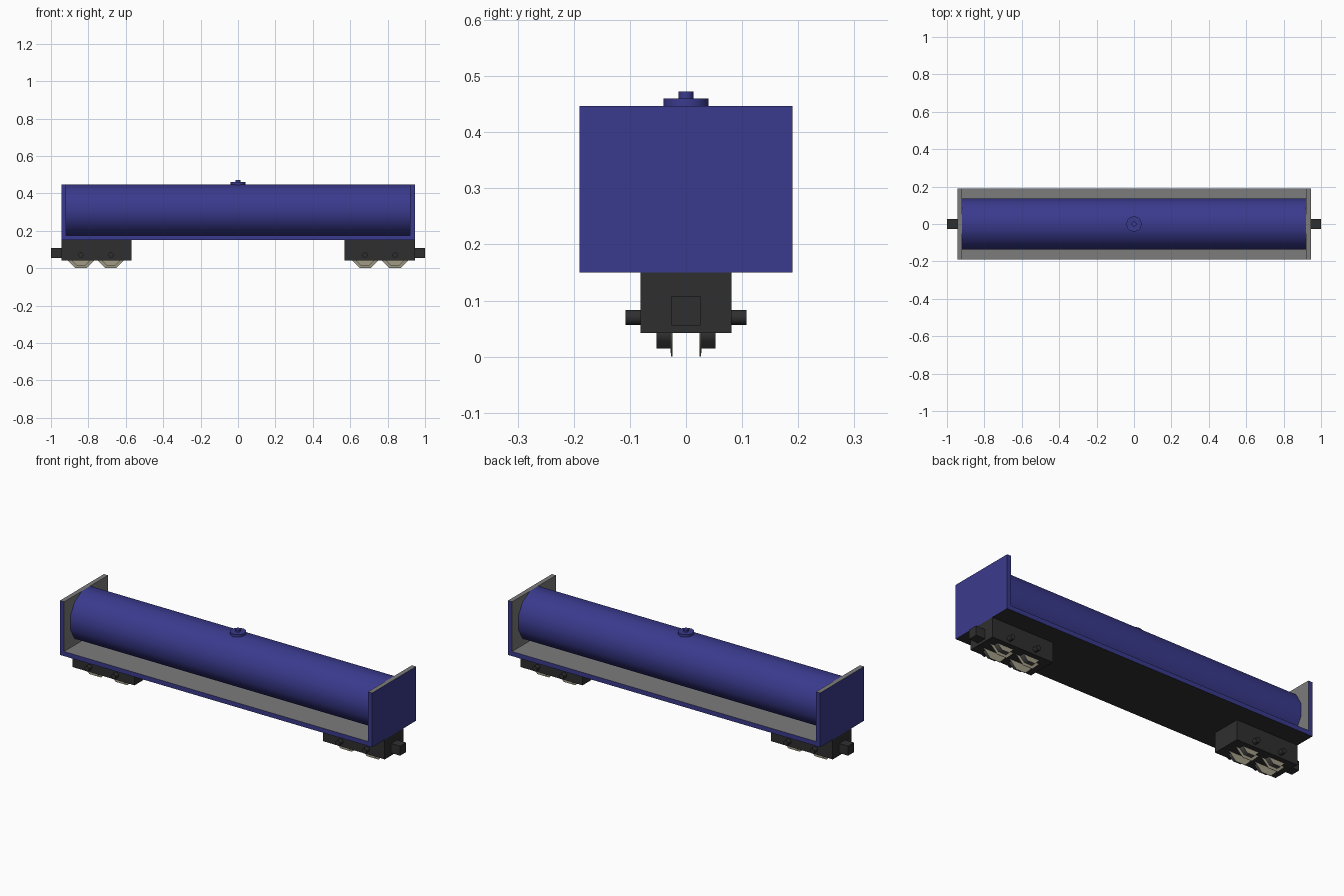
import bpy, bmesh, math
from mathutils import Matrix

if "Cube" in bpy.data.objects:
    bpy.data.objects.remove(bpy.data.objects["Cube"])


def material(name, rgb):
    m = bpy.data.materials.new(name)
    m.diffuse_color = (*rgb, 1)
    m.use_nodes = True
    m.node_tree.nodes["Principled BSDF"].inputs["Base Color"].default_value = m.diffuse_color
    return m


BLUE = material("body_blue", (0.042, 0.042, 0.27))
GREY = material("inner_grey", (0.20, 0.20, 0.20))
DARK = material("chassis_dark", (0.028, 0.028, 0.028))
STEEL = material("tread_grey", (0.075, 0.075, 0.075))
BEIGE = material("wheel_beige", (0.36, 0.33, 0.24))


def finish(bm, name, mats, rule=None, smooth=None):
    bmesh.ops.recalc_face_normals(bm, faces=bm.faces)
    bm.normal_update()
    if rule:
        for f in bm.faces:
            f.material_index = rule(f.normal, f.calc_center_median())
    mesh = bpy.data.meshes.new(name)
    bm.to_mesh(mesh)
    bm.free()
    for m in mats:
        mesh.materials.append(m)
    ob = bpy.data.objects.new(name, mesh)
    bpy.context.collection.objects.link(ob)
    if smooth:
        bpy.ops.object.select_all(action='DESELECT')
        ob.select_set(True)
        bpy.context.view_layer.objects.active = ob
        bpy.ops.object.shade_smooth_by_angle(angle=math.radians(smooth))
    return ob


def box(name, lo, hi, mat):
    bm = bmesh.new()
    bmesh.ops.create_cube(bm, size=1)
    for v in bm.verts:
        v.co = [(a + b) / 2 + c * (b - a) for a, b, c in zip(lo, hi, v.co)]
    return finish(bm, name, [mat])


def cylinder(name, centre, apothem, length, axis, sides, mat):
    # regular prism with flat sides facing along the world axes
    bm = bmesh.new()
    r = apothem / math.cos(math.pi / sides)
    bmesh.ops.create_cone(bm, cap_ends=True, segments=sides,
                          radius1=r, radius2=r, depth=length)
    turn = {'X': Matrix.Rotation(math.pi / 2, 4, 'Y'),
            'Y': Matrix.Rotation(math.pi / 2, 4, 'X'),
            'Z': Matrix.Identity(4)}[axis]
    bm.transform(Matrix.Translation(centre) @ turn
                 @ Matrix.Rotation(math.pi / sides, 4, 'Z'))
    return finish(bm, name, [mat], smooth=60)


# Tray: U-shaped side profile extruded across the wagon
bm = bmesh.new()
half = [(0.945, 0.15), (0.945, 0.447), (0.92, 0.447), (0.92, 0.175)]
outline = half + [(-x, z) for x, z in reversed(half)]
face = bm.faces.new([bm.verts.new((x, -0.19, z)) for x, z in outline])
ext = bmesh.ops.extrude_face_region(bm, geom=[face])
bmesh.ops.translate(bm, vec=(0, 0.38, 0),
                    verts=[v for v in ext['geom'] if isinstance(v, bmesh.types.BMVert)])


def tray_colour(n, c):
    if n.z < -0.5:
        return 2
    if n.z > 0.5 or (abs(n.x) > 0.5 and n.x * c.x < 0):
        return 1
    return 0


finish(bm, "tray_with_end_walls", [BLUE, GREY, DARK], tray_colour)

# Tank and filler hatch
cylinder("tank", (0, 0, 0.311), 0.136, 1.84, 'X', 12, BLUE)
cylinder("hatch", (0, 0, 0.45), 0.04, 0.02, 'Z', 16, BLUE)
cylinder("hatch_knob", (0, 0, 0.463), 0.013, 0.02, 'Z', 16, BLUE)


# Wheel: eight-sided lathe with tread and thin inner flange
def wheel(name, x, side):
    bm = bmesh.new()
    k = 1 / math.cos(math.pi / 8)
    rings = []
    for y, r in [(0.053, 0.055), (0.028, 0.055), (0.0265, 0.070), (0.0245, 0.070)]:
        angles = [math.pi / 8 + i * math.pi / 4 for i in range(8)]
        rings.append([bm.verts.new((x + r * k * math.cos(a), side * y,
                                    0.07 + r * k * math.sin(a))) for a in angles])
    for a, b in zip(rings, rings[1:]):
        for i in range(8):
            j = (i + 1) % 8
            bm.faces.new((a[i], a[j], b[j], b[i]))
    bm.faces.new(rings[0])
    bm.faces.new(rings[-1])
    finish(bm, name, [BEIGE, STEEL],
           lambda n, c: 1 if abs(n.y) < 0.5 and abs(c.y) > 0.028 else 0, smooth=50)


# Bogies, couplers, axles and wheels at both ends
for s, end in ((-1, "left"), (1, "right")):
    xs = sorted((s * 0.57, s * 0.945))
    box(end + "_bogie", (xs[0], -0.081, 0.042), (xs[1], 0.081, 0.15), DARK)
    xs = sorted((s * 0.945, s * 1.0))
    box(end + "_coupler", (xs[0], -0.026, 0.056), (xs[1], 0.026, 0.108), DARK)
    for n, ax in enumerate((0.68, 0.84), 1):
        cylinder(f"{end}_axle_{n}", (s * ax, 0, 0.07), 0.0135, 0.216, 'Y', 8, DARK)
        for t, where in ((-1, "front"), (1, "back")):
            wheel(f"{end}_{where}_wheel_{n}", s * ax, t)
